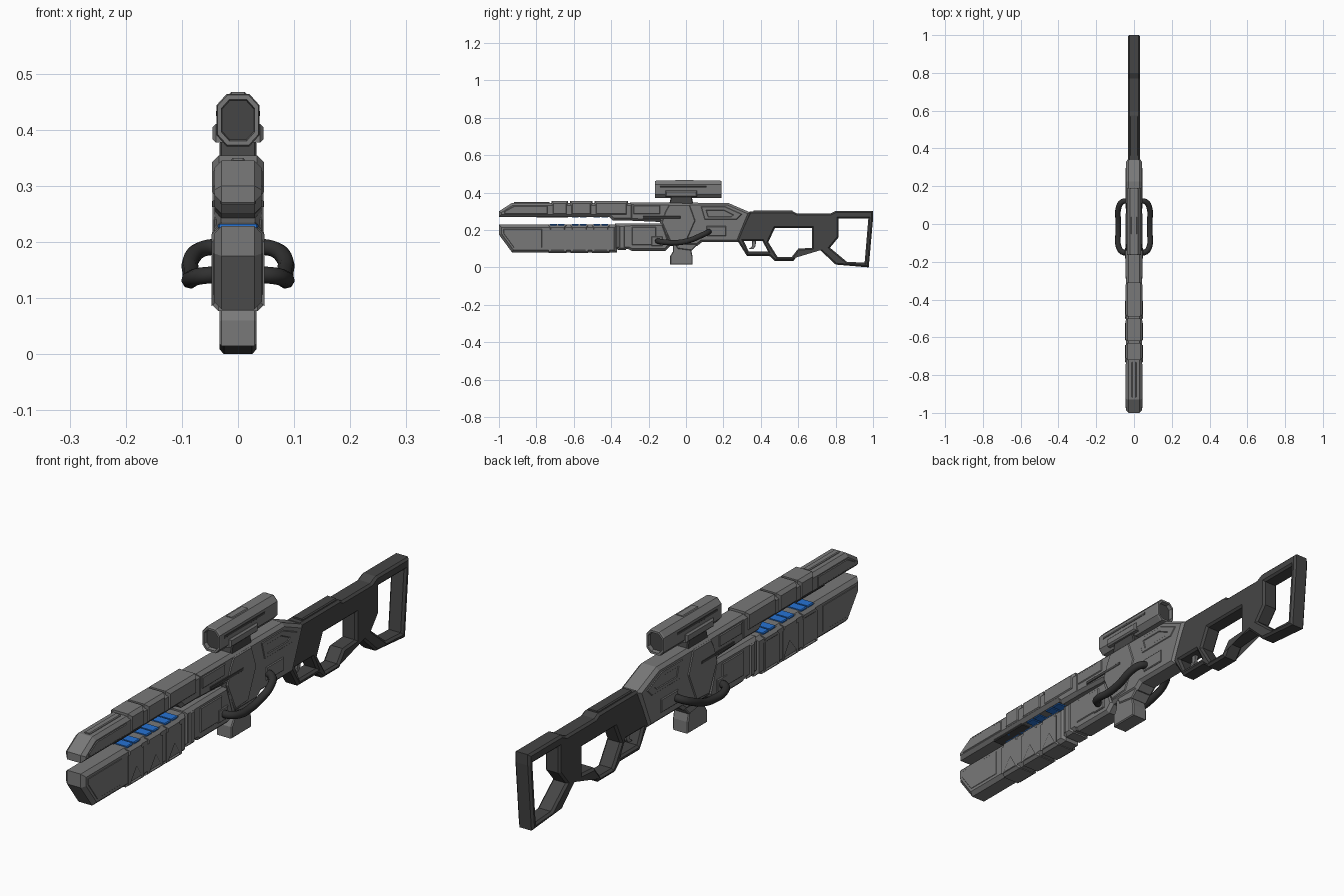
import bpy, bmesh, math
from mathutils import Vector

if "Cube" in bpy.data.objects:
    bpy.data.objects.remove(bpy.data.objects["Cube"])


def material(name, rgb):
    m = bpy.data.materials.new(name)
    m.diffuse_color = (*rgb, 1)
    m.use_nodes = True
    m.node_tree.nodes["Principled BSDF"].inputs["Base Color"].default_value = m.diffuse_color
    return m


GREY = material("gunmetal grey", (0.19, 0.19, 0.19))
DARK = material("dark grey", (0.06, 0.06, 0.06))
BLACK = material("cable black", (0.03, 0.03, 0.03))
BLUE = material("energy blue", (0.02, 0.17, 0.65))


def finish(name, bm, mats):
    bmesh.ops.recalc_face_normals(bm, faces=bm.faces)
    me = bpy.data.meshes.new(name)
    bm.to_mesh(me)
    bm.free()
    for m in mats:
        me.materials.append(m)
    ob = bpy.data.objects.new(name, me)
    bpy.context.collection.objects.link(ob)
    return ob


def inset(pts, c):
    """Mitred offset of a closed loop to its left side."""
    out = []
    for i, p in enumerate(pts):
        d1 = (p - pts[i - 1]).normalized()
        d2 = (pts[(i + 1) % len(pts)] - p).normalized()
        n1, n2 = Vector((-d1.y, d1.x)), Vector((-d2.y, d2.x))
        out.append(p + (n1 + n2) * (c / max(0.3, 1 + n1.dot(n2))))
    return out


def prism(name, outline, w, c, mat, holes=()):
    """Side profile (y, z) extruded to x = +-w with chamfered rims and optional holes."""
    bm = bmesh.new()
    caps = {-1: [], 1: []}
    for k, loop in enumerate([outline, *holes]):
        pts = [Vector(p) for p in loop]
        area = sum(pts[i - 1].x * p.y - p.x * pts[i - 1].y for i, p in enumerate(pts))
        if (area > 0) != (k == 0):
            pts.reverse()
        small = inset(pts, c)
        rings = [[bm.verts.new((x, p.x, p.y)) for p in ring]
                 for x, ring in ((-w, small), (c - w, pts), (w - c, pts), (w, small))]
        n = len(pts)
        for a, b in zip(rings, rings[1:]):
            for i in range(n):
                j = (i + 1) % n
                bm.faces.new((a[i], a[j], b[j], b[i]))
        for s, ring in ((-1, rings[0]), (1, rings[3])):
            caps[s] += [bm.edges.get((ring[i - 1], ring[i])) for i in range(n)]
    for s, edges in caps.items():
        bmesh.ops.triangle_fill(bm, edges=edges, use_beauty=True, use_dissolve=True,
                                normal=(s, 0, 0))
    return finish(name, bm, [mat])


def rect(y0, y1, z0, z1):
    return [(y0, z0), (y1, z0), (y1, z1), (y0, z1)]


# upper barrel rail and its sleeves
prism("upper_rail", [(-1, .27), (-1, .30), (-.93, .345), (-.28, .345), (-.28, .25),
                     (-.39, .25), (-.41, .27)], .042, .013, GREY)
prism("upper_rail_panel", [(-.97, .285), (-.97, .30), (-.92, .328), (-.74, .328), (-.74, .285)],
      .0445, .003, GREY)
for i, (a, b) in enumerate([(-.72, -.63), (-.62, -.50), (-.49, -.31)]):
    prism(f"upper_sleeve_{i}", rect(a, b, .276, .354), .046, .012, GREY)
prism("upper_rail_spine", rect(-.92, -.73, .34, .350), .012, .003, GREY)
prism("upper_rail_underside", rect(-.80, -.63, .266, .276), .032, .003, DARK)

# lower barrel with pocketed sleeves and blue cells
prism("lower_barrel", [(-1, .228), (-1, .175), (-.93, .08), (-.37, .08), (-.37, .228)],
      .043, .014, GREY)
prism("lower_barrel_panel", [(-.975, .205), (-.975, .18), (-.92, .105), (-.77, .105), (-.77, .205)],
      .0445, .002, GREY)
for i, y in enumerate((-.735, -.618, -.503)):
    prism(f"lower_sleeve_{i}", rect(y, y + .095, .077, .226), .047, .012, GREY,
          [rect(y + .012, y + .083, .098, .19)])
    for j in range(2):
        a = y + .008 + .042 * j
        prism(f"blue_cell_low_{i}_{j}", rect(a, a + .036, .222, .232), .036, .003, BLUE)
        prism(f"blue_cell_high_{i}_{j}", rect(a, a + .036, .266, .274), .027, .002, BLUE)

# block linking the lower barrel and the body
prism("barrel_block", [(-.38, .234), (-.12, .236), (-.08, .12), (-.11, .088), (-.29, .088),
                       (-.31, .098), (-.38, .098)], .042, .012, GREY)
prism("block_panel", rect(-.29, -.16, .12, .215), .045, .003, GREY)
prism("block_collar", rect(-.365, -.32, .092, .23), .046, .012, GREY)

# receiver body
prism("body", [(-.30, .347), (-.30, .25), (-.14, .243), (-.09, .115), (.06, .115), (.085, .135),
               (.28, .135), (.345, .293), (.225, .345)], .042, .012, GREY)
prism("body_centre_plate", [(-.09, .335), (.02, .335), (.05, .25), (0, .135), (-.08, .13),
                            (-.13, .24), (-.11, .30)], .0455, .004, GREY)
prism("body_slot", rect(-.23, -.03, .262, .274), .0462, .001, DARK)
prism("body_front_plate", rect(-.28, -.14, .285, .33), .045, .003, GREY)
prism("body_rear_plate", [(.08, .325), (.21, .325), (.30, .285), (.27, .255), (.10, .255)],
      .0445, .003, GREY, [[(.11, .305), (.20, .305), (.25, .28), (.24, .272), (.12, .272)]])
prism("cable_socket", rect(.11, .215, .168, .22), .046, .003, GREY)
prism("front_cable_socket", rect(-.185, -.125, .115, .165), .047, .003, GREY)

# magazine
prism("magazine", [(-.085, .015), (.035, .015), (.035, .06), (.02, .125), (-.07, .125),
                   (-.07, .085), (-.085, .06)], .033, .004, GREY)
prism("magazine_well", [(-.06, .13), (-.045, .10), (.03, .09), (.07, .13)], .037, .004, GREY)

# stock, grip and trigger guard in one pierced profile
prism("stock", [(.34, .298), (.575, .298), (.595, .287), (.77, .287), (.80, .302), (1, .302),
                (1, .26), (.977, 0), (.80, .015), (.72, .09), (.605, .08), (.575, .035),
                (.475, .035), (.445, .062), (.325, .062), (.27, .15)], .033, .008, DARK,
      [[(.31, .14), (.41, .14), (.438, .085), (.335, .085)],
       [(.475, .21), (.675, .21), (.675, .105), (.60, .10), (.565, .055), (.49, .055), (.44, .135)],
       [(.815, .262), (.975, .262), (.955, .025), (.86, .03), (.77, .105), (.815, .16)]])
prism("stock_top_strip", rect(.36, .57, .29, .304), .022, .004, DARK)
prism("trigger", [(.355, .15), (.375, .15), (.372, .115), (.36, .098), (.335, .098), (.352, .112)],
      .007, .001, GREY)

# scope: octagonal tube with recessed dark lenses
bm = bmesh.new()
octagon = [(.02, .047), (.038, .027), (.038, -.027), (.02, -.047),
           (-.02, -.047), (-.038, -.027), (-.038, .027), (-.02, .047)]
rings = [[bm.verts.new((x * s, y, .417 + z * s)) for x, z in octagon] for y, s in
         ((-.15, .74), (-.165, .78), (-.165, .95), (-.158, 1), (.183, 1), (.19, .95),
          (.19, .78), (.175, .74))]
for a, b in zip(rings, rings[1:]):
    for i in range(8):
        bm.faces.new((a[i - 1], a[i], b[i], b[i - 1]))
for ring in (rings[0], rings[-1]):
    bm.faces.new(ring).material_index = 1
finish("scope", bm, [GREY, DARK])
prism("scope_top_rail", rect(-.055, .04, .455, .467), .015, .003, GREY)
prism("scope_side_groove", rect(-.14, .11, .424, .434), .0388, .0005, DARK)
prism("scope_side_clamp", rect(-.11, .06, .377, .41), .0455, .006, GREY)
prism("scope_mount", [(-.09, .335), (.04, .335), (.03, .38), (-.08, .38)], .033, .004, DARK)

# cables looping out on both sides
for name, s in (("right_cable", 1), ("left_cable", -1)):
    cu = bpy.data.curves.new(name, 'CURVE')
    cu.dimensions = '3D'
    cu.bevel_depth = .015
    cu.bevel_resolution = 2
    path = [(.03, -.15, .142), (.062, -.148, .14), (.083, -.115, .135), (.084, -.05, .132),
            (.084, .02, .145), (.083, .08, .17), (.062, .118, .188), (.03, .122, .192)]
    sp = cu.splines.new('BEZIER')
    sp.bezier_points.add(len(path) - 1)
    for bp, (x, y, z) in zip(sp.bezier_points, path):
        bp.co = (s * x, y, z)
        bp.handle_left_type = bp.handle_right_type = 'AUTO'
    sp.resolution_u = 4
    tmp = bpy.data.objects.new(name + "_path", cu)
    bpy.context.collection.objects.link(tmp)
    dg = bpy.context.evaluated_depsgraph_get()
    me = bpy.data.meshes.new_from_object(tmp.evaluated_get(dg))
    bpy.data.objects.remove(tmp)
    me.materials.clear()
    me.materials.append(BLACK)
    for p in me.polygons:
        p.use_smooth = True
    ob = bpy.data.objects.new(name, me)
    bpy.context.collection.objects.link(ob)
